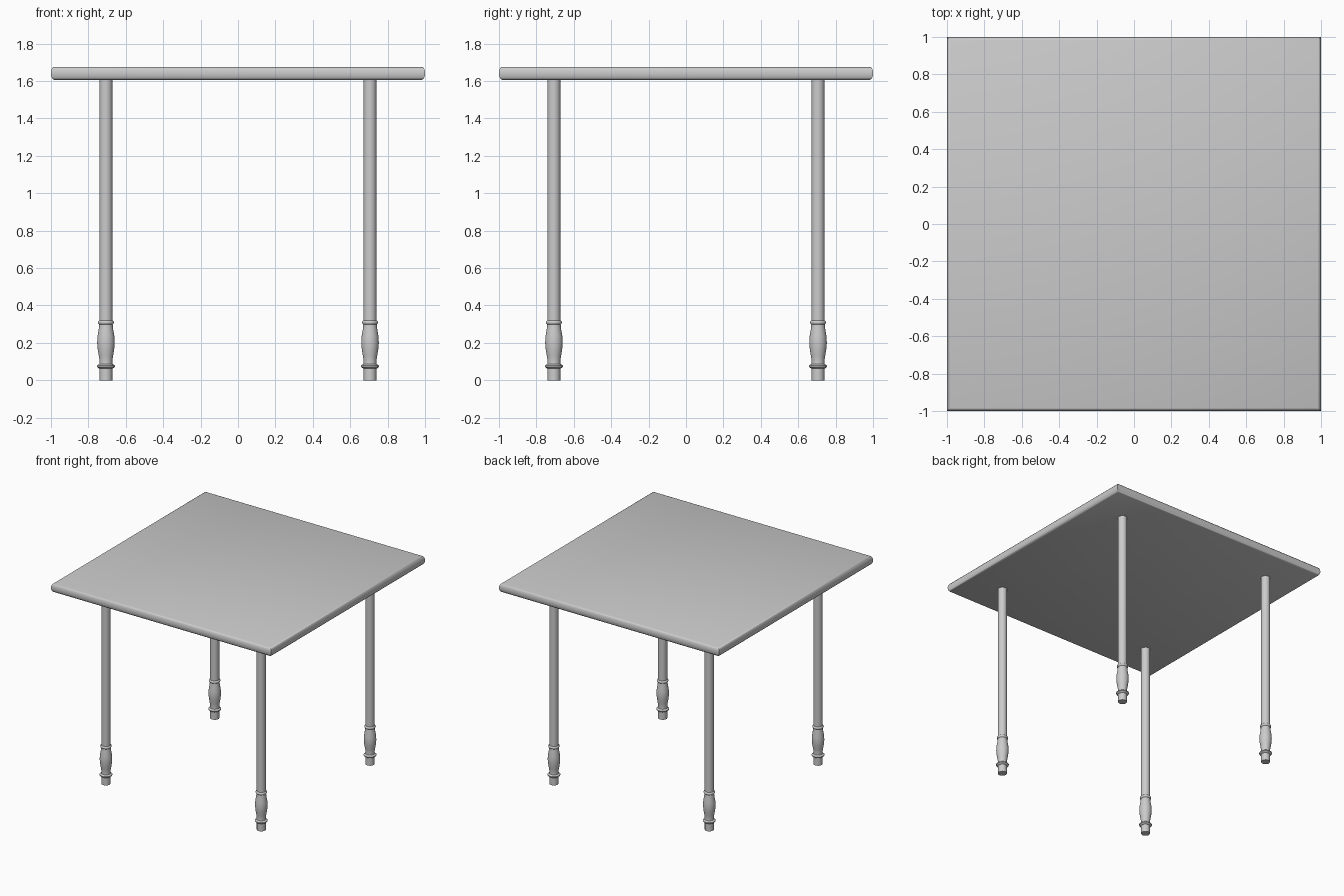
import bpy, bmesh, math

if "Cube" in bpy.data.objects:
    bpy.data.objects.remove(bpy.data.objects["Cube"])


def lathe(name, profile, sides, turn=0.0, loc=(0, 0, 0), angle=40):
    """Sweep a (radius, z) profile around z, capped at both ends."""
    bm = bmesh.new()
    rings = []
    for r, z in profile:
        rings.append([bm.verts.new((r * math.cos(turn + math.tau * i / sides),
                                    r * math.sin(turn + math.tau * i / sides), z))
                      for i in range(sides)])
    for a, b in zip(rings, rings[1:]):
        for i in range(sides):
            j = (i + 1) % sides
            bm.faces.new((a[i], a[j], b[j], b[i]))
    bm.faces.new(rings[0][::-1])
    bm.faces.new(rings[-1])
    mesh = bpy.data.meshes.new(name)
    bm.to_mesh(mesh)
    bm.free()
    ob = bpy.data.objects.new(name, mesh)
    ob.location = loc
    bpy.context.collection.objects.link(ob)
    bpy.ops.object.select_all(action='DESELECT')
    ob.select_set(True)
    bpy.context.view_layer.objects.active = ob
    bpy.ops.object.shade_smooth_by_angle(angle=math.radians(angle))
    return ob


# Square table top with a half-oval edge and sharp mitred corners
Z_MID, HALF, BULGE = 1.641, 0.035, 0.017
edge = []
for k in range(9):
    t = -math.pi / 2 + math.pi * k / 8
    half_width = 1 - BULGE + BULGE * math.cos(t)
    edge.append((half_width * math.sqrt(2), Z_MID + HALF * math.sin(t)))
lathe("table_top", edge, 4, turn=math.pi / 4)

# Turned legs: foot, lower collar, vase bulge, upper collar, straight shaft
leg_profile = [
    (0.034, 0.0), (0.034, 0.062), (0.042, 0.066), (0.048, 0.072), (0.048, 0.078),
    (0.042, 0.083), (0.035, 0.087), (0.034, 0.105), (0.038, 0.13), (0.044, 0.165),
    (0.047, 0.20), (0.045, 0.235), (0.039, 0.27), (0.036, 0.298), (0.041, 0.303),
    (0.043, 0.309), (0.041, 0.315), (0.035, 0.32), (0.035, 1.615),
]
for side, x in (("left", -0.706), ("right", 0.706)):
    for end, y in (("front", -0.706), ("back", 0.706)):
        lathe(f"{end}_{side}_leg", leg_profile, 24, loc=(x, y, 0))
